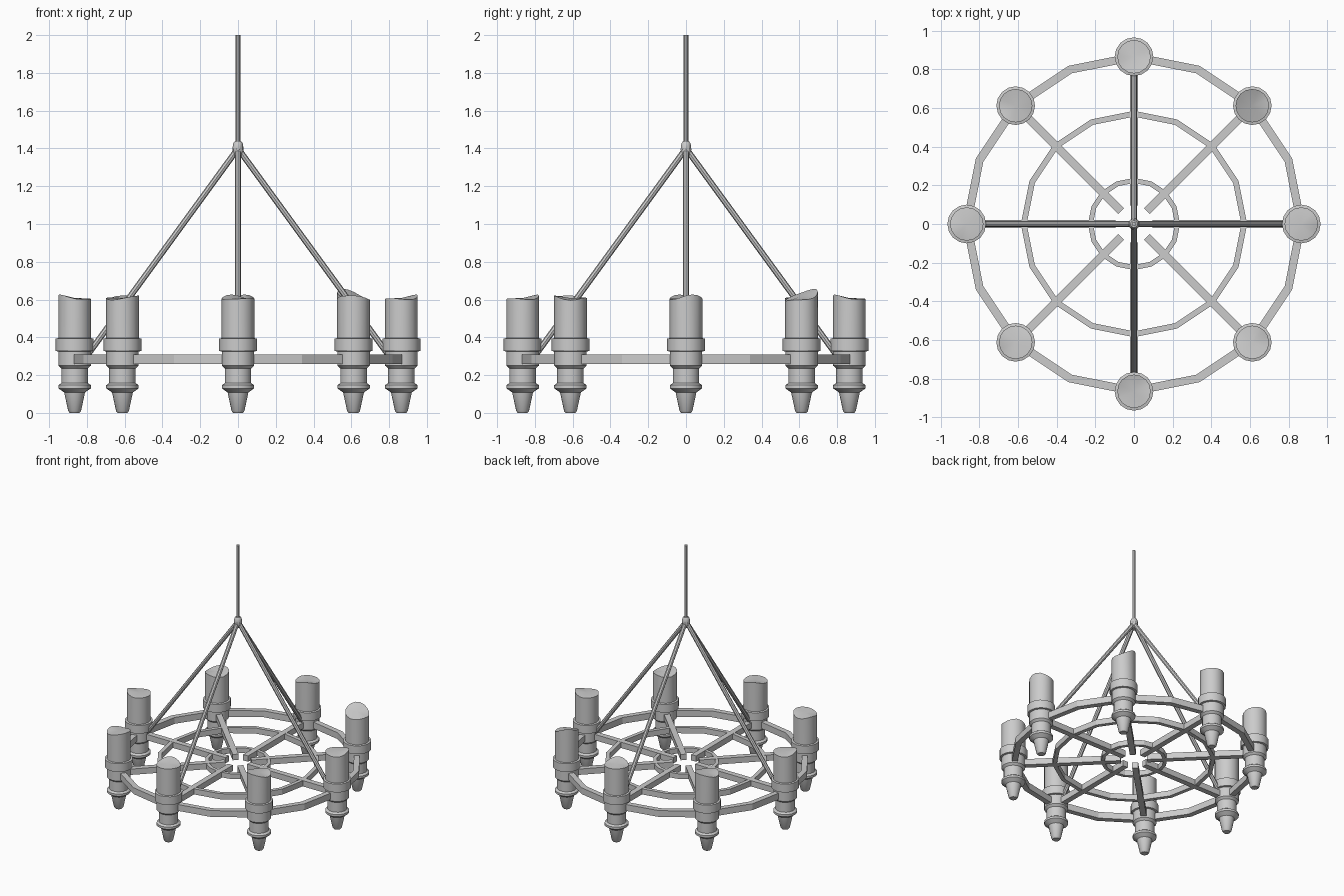
import bpy, math
from mathutils import Vector

if "Cube" in bpy.data.objects:
    bpy.data.objects.remove(bpy.data.objects["Cube"])


def add_object(name, verts, faces, smooth=False):
    mesh = bpy.data.meshes.new(name)
    mesh.from_pydata(verts, [], faces)
    mesh.update()
    obj = bpy.data.objects.new(name, mesh)
    bpy.context.collection.objects.link(obj)
    if smooth:
        bpy.ops.object.select_all(action='DESELECT')
        obj.select_set(True)
        bpy.context.view_layer.objects.active = obj
        bpy.ops.object.shade_smooth_by_angle(angle=math.radians(35))
    return obj


def lathe(name, profile, n, centre=(0, 0), top=None):
    """Revolve (radius, z) pairs given bottom to top; top(angle) offsets the last loop."""
    verts, faces = [], []
    for k, (r, z) in enumerate(profile):
        for i in range(n):
            a = 2 * math.pi * i / n
            dz = top(a) if top and k == len(profile) - 1 else 0
            verts.append((centre[0] + r * math.cos(a), centre[1] + r * math.sin(a), z + dz))
    for k in range(len(profile) - 1):
        for i in range(n):
            j = (i + 1) % n
            faces.append((k * n + i, k * n + j, (k + 1) * n + j, (k + 1) * n + i))
    faces.append(tuple(reversed(range(n))))
    last = (len(profile) - 1) * n
    verts.append((centre[0], centre[1], profile[-1][1]))
    faces += [(last + i, last + (i + 1) % n, len(verts) - 1) for i in range(n)]
    return add_object(name, verts, faces, True)


def ring(name, outer, inner, z0, z1, n=16):
    section = [(inner, z0), (outer, z0), (outer, z1), (inner, z1)]
    verts = [(r * math.cos(2 * math.pi * i / n), r * math.sin(2 * math.pi * i / n), z)
             for i in range(n) for r, z in section]
    faces = [(i * 4 + k, (i + 1) % n * 4 + k, (i + 1) % n * 4 + (k + 1) % 4, i * 4 + (k + 1) % 4)
             for i in range(n) for k in range(4)]
    faces = [f[::-1] for f in faces]
    return add_object(name, verts, faces)


def rod(name, start, end, r, n=8):
    start, end = Vector(start), Vector(end)
    d = end - start
    bpy.ops.mesh.primitive_cylinder_add(vertices=n, radius=r, depth=d.length,
                                        location=(start + end) / 2,
                                        rotation=d.to_track_quat('Z', 'Y').to_euler())
    bpy.context.object.name = name


# Horizontal wheel frame
ring("outer_ring", 0.885, 0.843, 0.26, 0.31)
ring("middle_ring", 0.585, 0.555, 0.263, 0.307)
ring("inner_ring", 0.238, 0.212, 0.265, 0.305)

# Holder silhouette, from the pointed finial up to the collar and candle
holder = [(0.026, 0.0), (0.034, 0.01), (0.055, 0.108), (0.086, 0.13), (0.086, 0.147),
          (0.07, 0.158), (0.07, 0.235), (0.086, 0.25), (0.086, 0.325), (0.1, 0.328),
          (0.1, 0.393), (0.0865, 0.396), (0.0865, 0.61)]

for i in range(8):
    a = i * math.pi / 4
    c, s = math.cos(a), math.sin(a)

    # Spoke, open at the hub
    r0, r1, w, z0, z1 = 0.095, 0.86, 0.0215, 0.262, 0.308
    corners = [(r0, -w), (r1, -w), (r1, w), (r0, w)]
    verts = [(u * c - v * s, u * s + v * c, z) for z in (z0, z1) for u, v in corners]
    faces = [(3, 2, 1, 0), (4, 5, 6, 7)] + [(k, (k + 1) % 4, (k + 1) % 4 + 4, k + 4) for k in range(4)]
    add_object(f"spoke_{i + 1}", verts, faces)

    # Candle with uneven melted rim; one is more strongly slanted
    slope, phase = (0.03, math.radians(135)) if i == 1 else (0.008, a * 3 + 0.5)

    def melt(t, m=slope, p=phase):
        return m * math.cos(t - p) + 0.008 * math.cos(2 * (t - p)) + 0.003 * math.sin(3 * t + p)

    profile = holder[:-1] + [(0.0865, 0.618 if i == 1 else 0.608)]
    lathe(f"candle_{i + 1}", profile, 16, (0.865 * c, 0.865 * s), melt)

# Suspension rods, hub and hanging pole
for i in range(4):
    a = i * math.pi / 2
    rod(f"support_rod_{i + 1}", (0.805 * math.cos(a), 0.805 * math.sin(a), 0.295), (0, 0, 1.4), 0.016)
lathe("rod_hub", [(0.02, 1.355), (0.026, 1.375), (0.03, 1.395), (0.026, 1.425), (0.018, 1.437)], 10)
rod("hanging_pole", (0, 0, 1.4), (0, 0, 2.0), 0.012)
